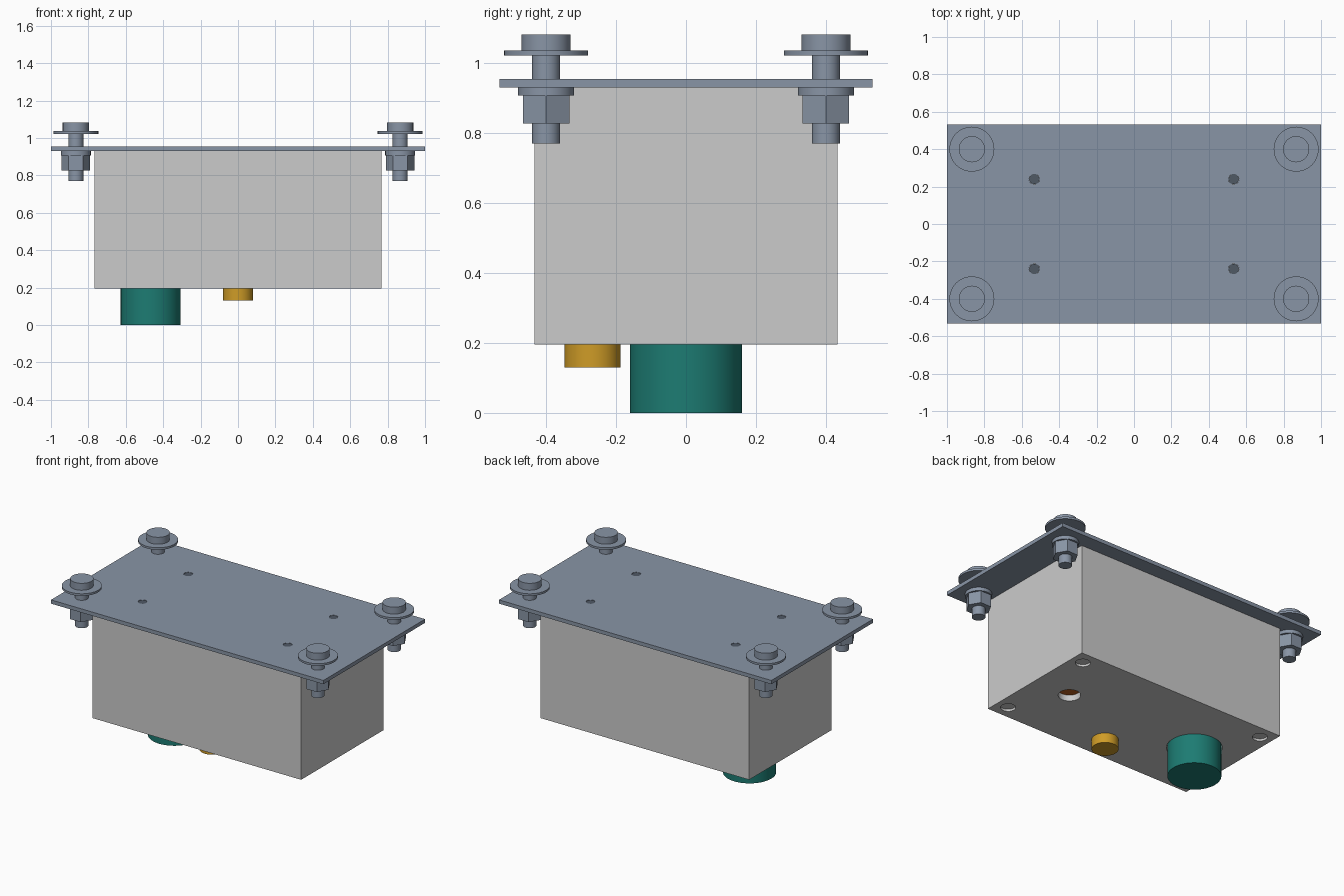
import bpy, bmesh
from math import pi, radians
from mathutils import Matrix

if "Cube" in bpy.data.objects:
    bpy.data.objects.remove(bpy.data.objects["Cube"])


def material(name, rgb):
    m = bpy.data.materials.new(name)
    m.diffuse_color = (*rgb, 1)
    m.use_nodes = True
    m.node_tree.nodes["Principled BSDF"].inputs["Base Color"].default_value = m.diffuse_color
    return m


STEEL = material("steel", (0.25, 0.30, 0.38))
DARK = material("dark_steel", (0.08, 0.10, 0.13))
GREEN = material("green", (0.012, 0.20, 0.17))
GOLD = material("gold", (0.62, 0.33, 0.02))
ORANGE = material("orange", (0.50, 0.12, 0.015))


def add_cyl(bm, x, y, z0, z1, r, seg=48):
    spin = Matrix.Rotation(pi / 6, 4, 'Z') if seg == 6 else Matrix()
    bmesh.ops.create_cone(bm, cap_ends=True, segments=seg, radius1=r, radius2=r,
                          depth=z1 - z0,
                          matrix=Matrix.Translation((x, y, (z0 + z1) / 2)) @ spin)


def add_box(bm, hx, hy, z0, z1):
    bmesh.ops.create_cube(bm, size=1, matrix=Matrix.Translation((0, 0, (z0 + z1) / 2))
                          @ Matrix.Diagonal((2 * hx, 2 * hy, z1 - z0, 1)))


def smooth(ob):
    bpy.ops.object.select_all(action='DESELECT')
    ob.select_set(True)
    bpy.context.view_layer.objects.active = ob
    bpy.ops.object.shade_smooth_by_angle(angle=radians(30))


def finish(name, bm, mat=None):
    me = bpy.data.meshes.new(name)
    bm.to_mesh(me)
    bm.free()
    ob = bpy.data.objects.new(name, me)
    bpy.context.collection.objects.link(ob)
    if mat:
        me.materials.append(mat)
    smooth(ob)
    return ob


def cylinder(name, x, y, z0, z1, r, mat=None, seg=48):
    bm = bmesh.new()
    add_cyl(bm, x, y, z0, z1, r, seg)
    return finish(name, bm, mat)


def cut(ob, bm):
    cutter = finish("cutter", bm)
    cutter.hide_render = True
    mod = ob.modifiers.new("cut", 'BOOLEAN')
    mod.operation = 'DIFFERENCE'
    mod.solver = 'EXACT'
    mod.object = cutter
    smooth(ob)
    bpy.ops.object.modifier_apply(modifier=mod.name)
    bpy.data.objects.remove(cutter)
    smooth(ob)


def corners(x, y):
    return [(sx * x, sy * y) for sx in (-1, 1) for sy in (-1, 1)]


# Mounting plate with four small screw holes
bm = bmesh.new()
add_box(bm, 1.0, 0.533, 0.93, 0.955)
plate = finish("mounting_plate", bm, STEEL)
bm = bmesh.new()
for x, y in corners(0.533, 0.24):
    add_cyl(bm, x, y, 0.9, 1.0, 0.028, 32)
cut(plate, bm)

# Flush dark screws in the plate holes
for x, y in corners(0.533, 0.24):
    cylinder("plate_screw", x, y, 0.925, 0.953, 0.0275, DARK, 32)

# Hollow enclosure: cavity first, then openings in the underside
bm = bmesh.new()
add_box(bm, 0.767, 0.433, 0.195, 0.93)
case = finish("enclosure", bm)
bm = bmesh.new()
add_box(bm, 0.62, 0.39, 0.235, 0.89)
cut(case, bm)
bm = bmesh.new()
add_cyl(bm, -0.467, 0, 0.1, 0.3, 0.165)
add_cyl(bm, 0.5, 0, 0.1, 0.3, 0.067)
for x, y in corners(0.685, 0.345):
    add_cyl(bm, x, y, 0.15, 0.21, 0.045)
cut(case, bm)

# Parts on the underside
cylinder("green_knob", -0.467, 0, 0.0, 0.30, 0.16, GREEN, 64)
cylinder("gold_connector", 0, -0.267, 0.13, 0.22, 0.08, GOLD)
cylinder("orange_indicator", 0.5, 0, 0.236, 0.30, 0.10, ORANGE)

# Corner bolts with washers and hex nuts
for x, y in corners(0.867, 0.4):
    cylinder("bolt_shaft", x, y, 0.77, 1.04, 0.04, STEEL)
    cylinder("bolt_head", x, y, 1.035, 1.082, 0.07, STEEL)
    cylinder("upper_washer", x, y, 1.022, 1.036, 0.12, STEEL)
    cylinder("lower_washer", x, y, 0.907, 0.93, 0.08, STEEL)
    cylinder("hex_nut", x, y, 0.827, 0.908, 0.077, STEEL, 6)
